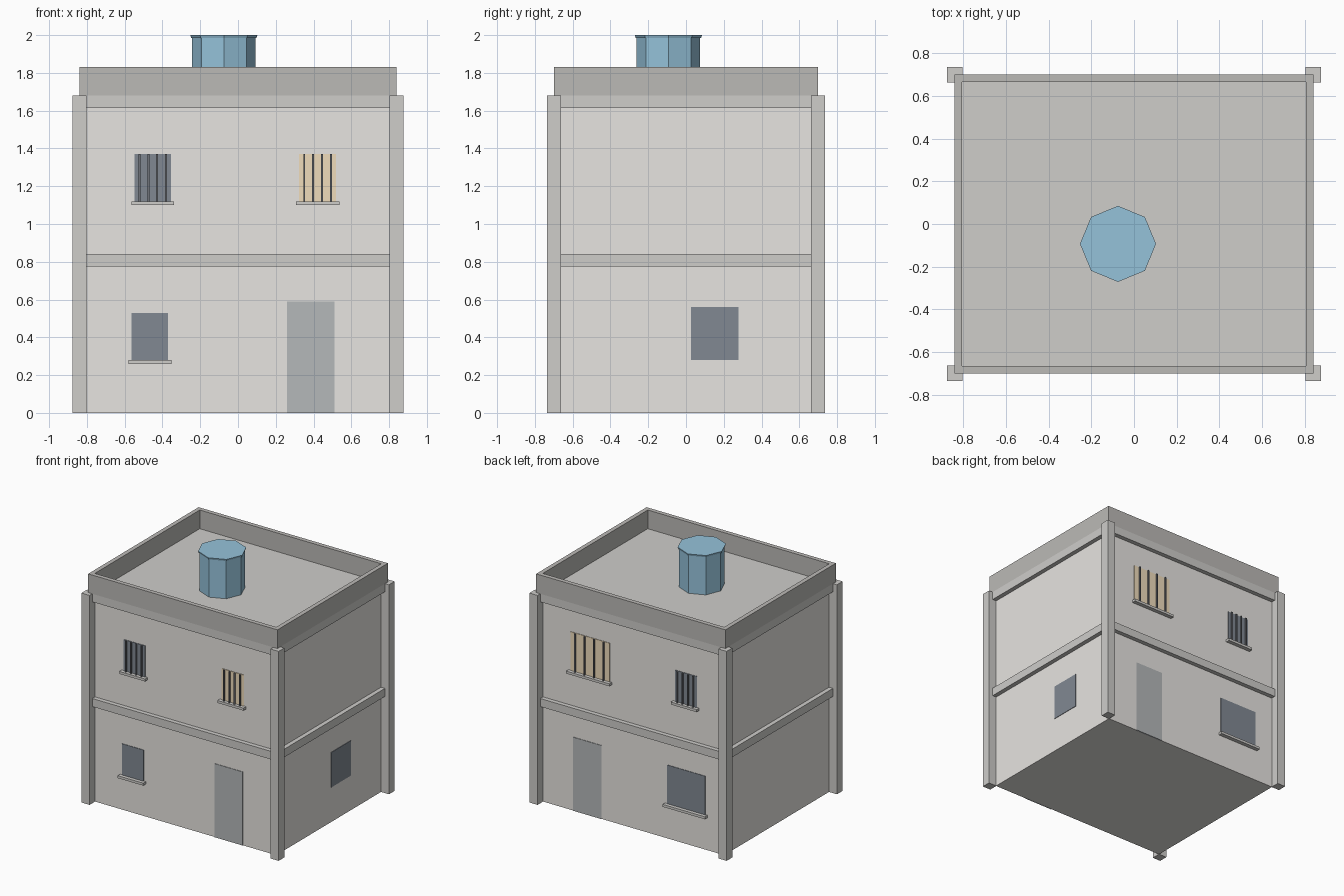
import bpy
from math import pi

if "Cube" in bpy.data.objects:
    bpy.data.objects.remove(bpy.data.objects["Cube"])

def mat(name, r, g, b):
    m = bpy.data.materials.new(name)
    m.diffuse_color = (r, g, b, 1)
    m.use_nodes = True
    m.node_tree.nodes["Principled BSDF"].inputs["Base Color"].default_value = m.diffuse_color
    return m

WALL = mat("plaster", 0.80, 0.78, 0.75)
CONC = mat("concrete", 0.62, 0.61, 0.59)
PARA = mat("parapet_grey", 0.50, 0.49, 0.47)
DARK = mat("dark_glass", 0.22, 0.25, 0.29)
LIT = mat("lit_glass", 0.87, 0.72, 0.50)
DOOR = mat("door_grey", 0.46, 0.48, 0.49)
IRON = mat("iron", 0.16, 0.17, 0.19)
BLUE = mat("tank_blue", 0.30, 0.54, 0.70)

def box(name, x, y, z, m):
    """Box from (min, max) ranges."""
    bpy.ops.mesh.primitive_cube_add(size=1, location=[(a + b) / 2 for a, b in (x, y, z)])
    o = bpy.context.object
    o.name = name
    o.scale = [abs(b - a) for a, b in (x, y, z)]
    bpy.ops.object.transform_apply(location=False, rotation=False, scale=True)
    o.data.materials.append(m)
    return o

WX, WY = 0.805, 0.665      # wall half sizes
PX, PY = 0.84, 0.70        # slab and parapet half sizes
T = 0.035                  # parapet thickness

# Body and floor slabs
box("walls", (-WX, WX), (-WY, WY), (0, 1.65), WALL)
box("middle_beam", (-PX, PX), (-PY, PY), (0.775, 0.84), CONC)
box("roof_slab", (-PX, PX), (-PY, PY), (1.615, 1.68), CONC)

# Corner pillars and parapet
for sx in (-1, 1):
    for sy in (-1, 1):
        box("corner_pillar", (sx * 0.803, sx * 0.875), (sy * 0.663, sy * 0.735), (0, 1.68), CONC)
for s in (-1, 1):
    box("parapet_long", (-PX, PX), (s * (PY - T), s * PY), (1.68, 1.83), PARA)
    box("parapet_short", (s * (PX - T), s * PX), (-PY + T, PY - T), (1.68, 1.83), PARA)

def opening(name, side, x, z, m, sill=False, bars=False):
    """Flat panel on the front (-1) or back (+1) wall, with optional sill and bars."""
    def depth(a, b):
        return (side * (WY + a), side * (WY + b))
    box(name, x, depth(-0.01, 0.004), z, m)
    if sill:
        box(name + "_sill", (x[0] - 0.017, x[1] + 0.017), depth(-0.01, 0.032),
            (z[0] - 0.02, z[0]), CONC)
    if bars:
        for i in range(4):
            c = x[0] + (x[1] - x[0]) * (0.14 + 0.24 * i)
            box(name + "_bar", (c - 0.005, c + 0.005), depth(0.008, 0.018), z, IRON)

# Front openings
opening("front_upper_window", -1, (-0.548, -0.355), (1.12, 1.37), DARK, True, True)
opening("front_lit_window", -1, (0.323, 0.52), (1.12, 1.37), LIT, True, True)
opening("front_lower_window", -1, (-0.563, -0.37), (0.28, 0.53), DARK, True)
opening("front_door", -1, (0.26, 0.51), (0, 0.59), DOOR)

# Back openings
opening("back_lit_window", 1, (0.21, 0.558), (1.12, 1.43), LIT, True, True)
opening("back_upper_window", 1, (-0.565, -0.37), (1.12, 1.37), DARK, True, True)
opening("back_lower_window", 1, (-0.638, -0.298), (0.28, 0.59), DARK, True)
opening("back_door", 1, (0.283, 0.535), (0, 0.59), DOOR)

# Right side window
box("side_window", (WX - 0.01, WX + 0.004), (0.027, 0.277), (0.28, 0.56), DARK)

# Octagonal roof tank with lid
def octagon(name, r1, r2, z0, z1):
    bpy.ops.mesh.primitive_cone_add(vertices=8, radius1=r1, radius2=r2, depth=z1 - z0,
                                    location=(-0.075, -0.093, (z0 + z1) / 2))
    o = bpy.context.object
    o.name = name
    o.data.materials.append(BLUE)

octagon("tank_body", 0.168, 0.168, 1.68, 1.985)
octagon("tank_lid", 0.173, 0.178, 1.985, 2.0)
